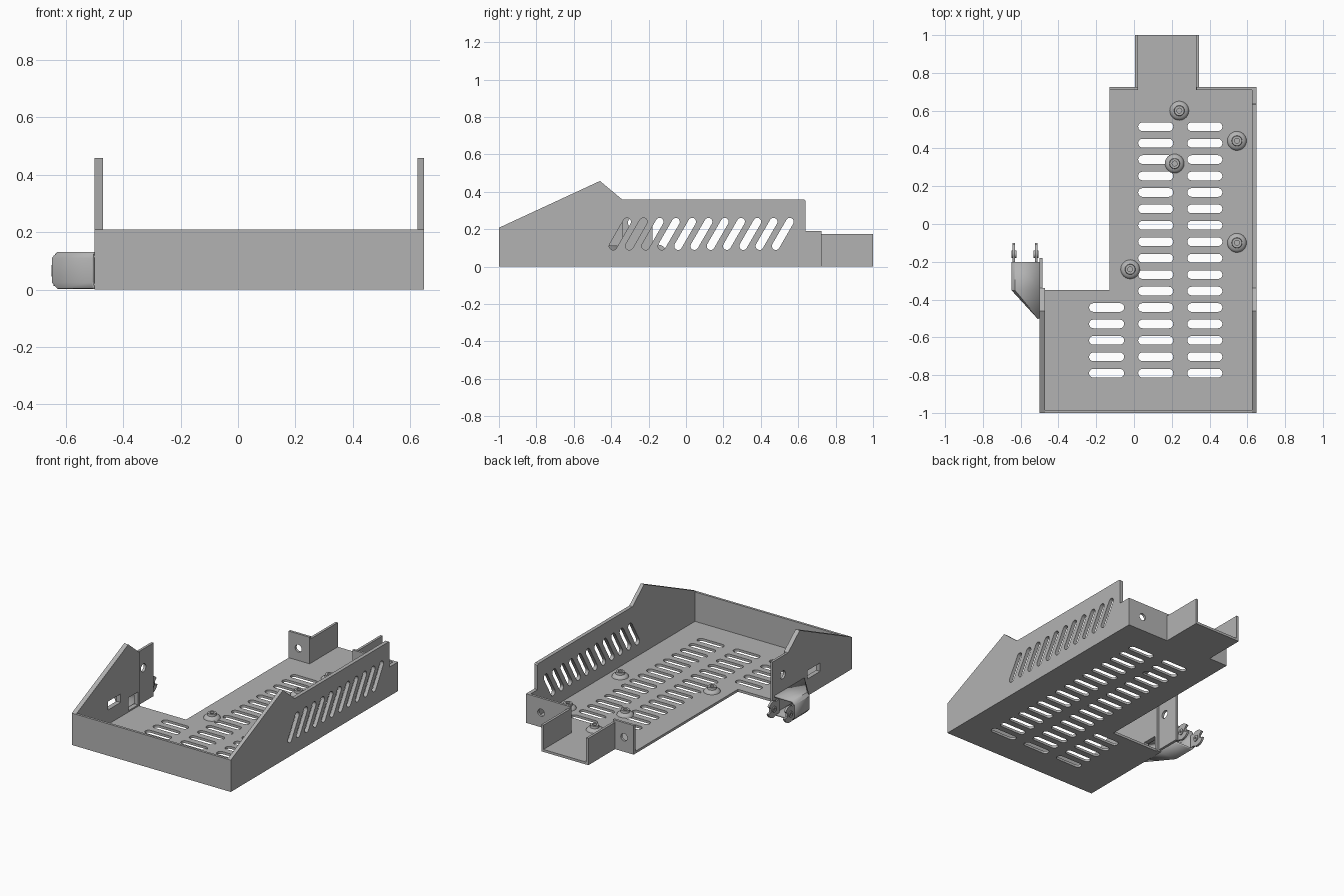
import bpy, bmesh
from math import sin, cos, pi, radians, atan2, hypot
from mathutils import Matrix, Vector

cube = bpy.data.objects.get("Cube")
if cube:
    bpy.data.objects.remove(cube, do_unlink=True)

steel = bpy.data.materials.new("grey_steel")
steel.use_nodes = True
GREY = (0.45, 0.45, 0.45, 1)
steel.diffuse_color = GREY
steel.node_tree.nodes["Principled BSDF"].inputs["Base Color"].default_value = GREY

T = 0.016            # sheet thickness
LEFT, RIGHT = -0.5, 0.648
parts = []

# Rotations that put a flat outline on each plane
PLANES = {
    "XY": Matrix.Identity(4),
    "YZ": Matrix(((0, 0, 1, 0), (1, 0, 0, 0), (0, 1, 0, 0), (0, 0, 0, 1))),
    "XZ": Matrix(((1, 0, 0, 0), (0, 0, -1, 0), (0, 1, 0, 0), (0, 0, 0, 1))),
}
NORMALS = {"XY": Vector((0, 0, 1)), "YZ": Vector((1, 0, 0)), "XZ": Vector((0, 1, 0))}


def finish(name, bm):
    bmesh.ops.remove_doubles(bm, verts=bm.verts, dist=0.0001)
    bmesh.ops.recalc_face_normals(bm, faces=bm.faces)
    mesh = bpy.data.meshes.new(name)
    bm.to_mesh(mesh)
    bm.free()
    mesh.materials.clear()
    mesh.materials.append(steel)
    obj = bpy.data.objects.new(name, mesh)
    bpy.context.collection.objects.link(obj)
    parts.append(obj)
    return obj


def plate(name, plane, low, high, outline, holes=()):
    """Flat sheet with cut-outs, filling low..high across its plane."""
    curve = bpy.data.curves.new(name, "CURVE")
    curve.dimensions = "2D"
    curve.fill_mode = "BOTH"
    curve.extrude = (high - low) / 2
    for loop in [outline, *holes]:
        spline = curve.splines.new("POLY")
        spline.points.add(len(loop) - 1)
        for point, (a, b) in zip(spline.points, loop):
            point.co = (a, b, 0, 1)
        spline.use_cyclic_u = True
    temp = bpy.data.objects.new(name + "_outline", curve)
    bpy.context.collection.objects.link(temp)
    graph = bpy.context.evaluated_depsgraph_get()
    mesh = bpy.data.meshes.new_from_object(temp.evaluated_get(graph))
    bm = bmesh.new()
    bm.from_mesh(mesh)
    shift = Matrix.Translation(NORMALS[plane] * (low + high) / 2)
    bm.transform(shift @ PLANES[plane])
    bpy.data.objects.remove(temp, do_unlink=True)
    bpy.data.curves.remove(curve)
    bpy.data.meshes.remove(mesh)
    return finish(name, bm)


def rect(a0, b0, a1, b1):
    return [(a0, b0), (a1, b0), (a1, b1), (a0, b1)]


def arc(a, b, r, start, end, n):
    angles = [radians(start + (end - start) * i / n) for i in range(n + 1)]
    return [(a + r * cos(t), b + r * sin(t)) for t in angles]


def circle(a, b, r, n=20):
    return arc(a, b, r, 0, 360, n)[:-1]


def slot(p, q, r):
    """Round-ended slot between two end centres."""
    turn = atan2(q[1] - p[1], q[0] - p[0]) * 180 / pi
    return arc(*q, r, turn - 90, turn + 90, 8) + arc(*p, r, turn + 90, turn + 270, 8)


# Floor with rows of ventilation slots
floor = [(LEFT, -1), (RIGHT, -1), (RIGHT, 0.725), (0.345, 0.725), (0.345, 1),
         (0.005, 1), (0.005, 0.725), (-0.13, 0.725), (-0.13, -0.35), (LEFT, -0.35)]
vents = []
for x, rows in ((-0.145, 5), (0.115, 16), (0.375, 16)):
    for i in range(rows):
        y = -0.79 + 0.087 * i
        vents.append(slot((x - 0.07, y), (x + 0.07, y), 0.023))
plate("floor", "XY", 0, T, floor, vents)

# Front wall
plate("front_wall", "XZ", -1, -1 + T, rect(LEFT, 0, RIGHT, 0.208))

# Slotted tall wall
slats = [slot((-0.39 + 0.087 * i, 0.11), (-0.315 + 0.087 * i, 0.24), 0.021) for i in range(11)]
rise = [(-1, 0), (-1, 0.208), (-0.46, 0.458), (-0.34, 0.358)]
plate("slotted_wall", "YZ", RIGHT - 0.024, RIGHT,
      rise + [(0.632, 0.358), (0.64, 0.35), (0.64, 0.19), (0.725, 0.19), (0.725, 0)], slats)

# Short wall with openings, and the tab behind it
plate("short_wall", "YZ", LEFT, LEFT + 0.03, rise + [(-0.34, 0)],
      [rect(-0.67, 0.11, -0.54, 0.165), rect(-0.46, 0.025, -0.36, 0.11)])
plate("wall_tab", "YZ", LEFT, LEFT + T, rect(-0.34, 0.01, -0.18, 0.358),
      [circle(-0.285, 0.235, 0.026)])

# Rear flanges and the open channel
plate("rear_flange_left", "XZ", 0.725 - T, 0.725, rect(0.33, 0, RIGHT, 0.19),
      [circle(0.54, 0.095, 0.024)])
plate("rear_flange_right", "XZ", 0.725 - T, 0.725, rect(-0.13, 0, 0.02, 0.19),
      [circle(-0.06, 0.095, 0.024)])
for name, x in (("channel_wall_right", 0.005), ("channel_wall_left", 0.345 - T)):
    plate(name, "YZ", x, x + T, rect(0.71, 0, 1, 0.175))

# Hollow side bracket: chamfered section that tapers into the wall
bm = bmesh.new()
section = [(0, 0.008), (0.89, 0.008), (1, 0.026), (1, 0.108), (0.89, 0.125), (0, 0.125)]
rings = [[bm.verts.new((LEFT - s * reach, y, z)) for s, z in section]
         for y, reach in ((-0.2, 0.142), (-0.35, 0.142), (-0.5, 0.004))]
for r0, r1 in zip(rings, rings[1:]):
    for i in range(len(section) - 1):
        bm.faces.new((r0[i], r0[i + 1], r1[i + 1], r1[i]))
bracket = finish("side_bracket", bm)
shell = bracket.modifiers.new("sheet", "SOLIDIFY")
shell.thickness = 0.012
shell.offset = 0

# Hooked ears with pins
hook = arc(-0.153, 0.065, 0.053, -125, -15, 9) + [(-0.128, 0.055), (-0.128, 0.08)]
hook += arc(-0.153, 0.065, 0.053, 35, 125, 8) + [(-0.215, 0.108), (-0.215, 0.022)]
for side, x in (("outer", -0.643), ("inner", -0.525)):
    plate(side + "_ear", "YZ", x, x + 0.014, hook)
    plate(side + "_ear_pin", "YZ", x - 0.006, x + 0.02, circle(-0.16, 0.065, 0.02),
          [circle(-0.16, 0.065, 0.008)])


# Standoffs turned from one profile
def standoff(name, x, y):
    bm = bmesh.new()
    profile = [(0.052, 0.012), (0.049, 0.022), (0.04, 0.031), (0.028, 0.035),
               (0.026, 0.05), (0.013, 0.05), (0.013, 0.012)]
    n = 24
    rings = [[bm.verts.new((x + r * cos(2 * pi * k / n), y + r * sin(2 * pi * k / n), z))
              for k in range(n)] for r, z in profile]
    for a, b in zip(rings, rings[1:]):
        for k in range(n):
            j = (k + 1) % n
            bm.faces.new((a[k], a[j], b[j], b[k]))
    bm.faces.new(rings[0])
    bm.faces.new(rings[-1])
    finish(name, bm)


for i, spot in enumerate([(0.24, 0.6), (0.545, 0.44), (0.215, 0.32), (0.545, -0.1), (-0.02, -0.24)]):
    standoff(f"standoff_{i + 1}", *spot)

# Smooth the round cuts, keep the sheet edges sharp
bpy.ops.object.select_all(action="DESELECT")
for obj in parts:
    obj.select_set(True)
bpy.context.view_layer.objects.active = parts[0]
bpy.ops.object.shade_smooth_by_angle(angle=radians(30))
